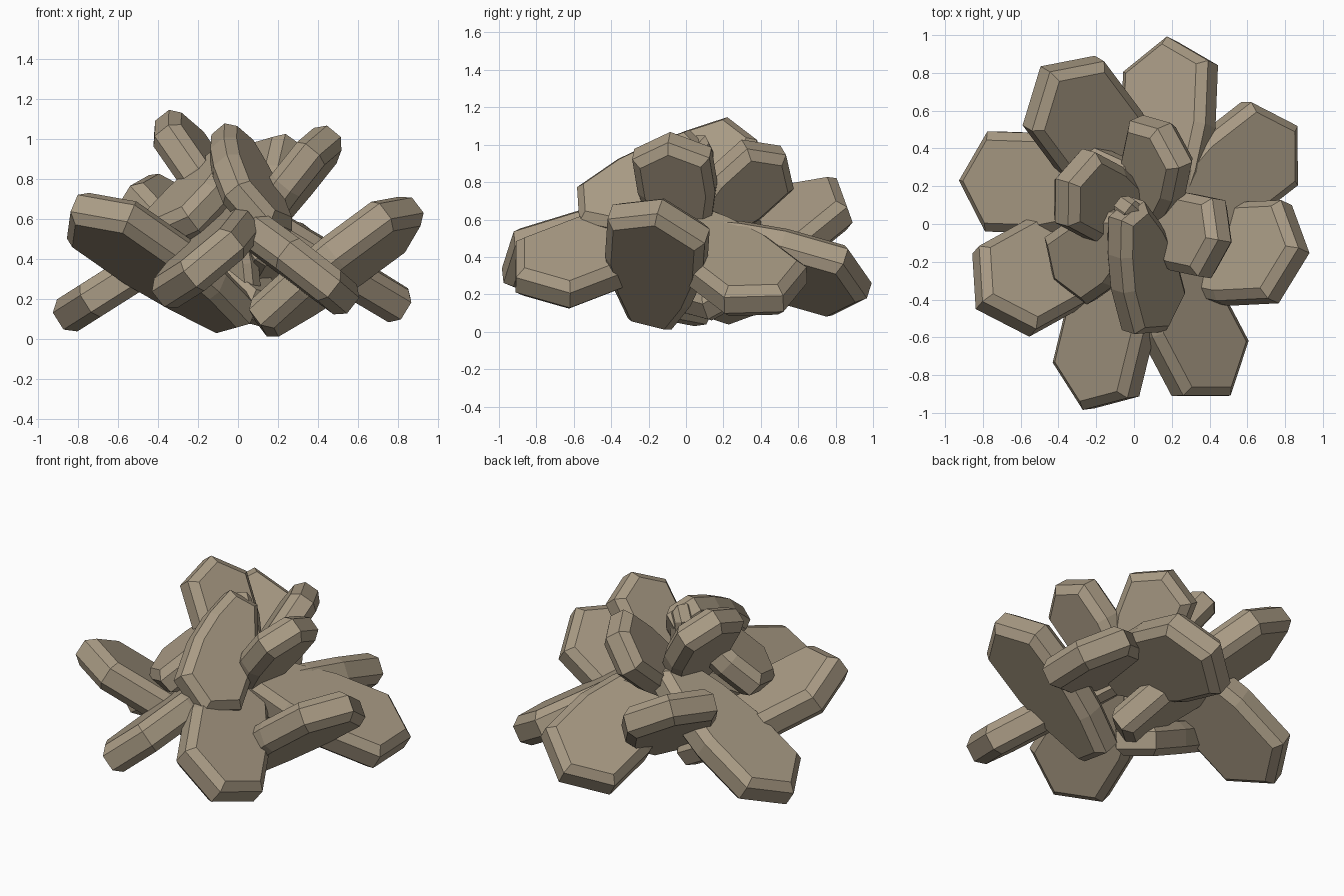
import bpy, bmesh
from mathutils import Vector

cube = bpy.data.objects.get("Cube")
if cube:
    bpy.data.objects.remove(cube, do_unlink=True)

# One sandy stone colour
stone = bpy.data.materials.new("sandy_stone")
stone.use_nodes = True
colour = (0.4, 0.33, 0.235, 1)
stone.diffuse_color = colour
stone.node_tree.nodes["Principled BSDF"].inputs["Base Color"].default_value = colour

# Half outline of a blade: fraction along the length, fraction of half width
HALF_OUTLINE = [(0, 0.45), (0.25, 0.8), (0.5, 1), (0.84, 1)]


def blade_outline(root, axis, side):
    """Long hexagonal outline, narrow at the root and pointed at the tip."""
    left = [root + axis * along + side * across for along, across in HALF_OUTLINE]
    right = [root + axis * along - side * across for along, across in HALF_OUTLINE]
    return left + [root + axis] + right[::-1]


def blade(name, root, tip, lean, width, thickness, chamfer=0.045):
    """Flat crystal blade with chamfered rims; lean is the x and y slope of its face."""
    root = Vector(root)
    axis = Vector(tip) - root
    normal = Vector((*lean, 1))
    normal = (normal - normal.project(axis)).normalized()
    side = normal.cross(axis).normalized() * width / 2
    outline = blade_outline(root, axis, side)

    # Flat plate pushed out to full thickness
    bm = bmesh.new()
    half = normal * thickness / 2
    base = bm.faces.new([bm.verts.new(point - half) for point in outline])
    extruded = bmesh.ops.extrude_face_region(bm, geom=[base], use_keep_orig=True)
    top_verts = [g for g in extruded["geom"] if isinstance(g, bmesh.types.BMVert)]
    bmesh.ops.translate(bm, verts=top_verts, vec=half * 2)

    # Chamfer around both broad faces
    broad_faces = [f for f in bm.faces if len(f.verts) == len(outline)]
    rims = [edge for face in broad_faces for edge in face.edges]
    bmesh.ops.bevel(bm, geom=rims, offset=chamfer, segments=1,
                    affect='EDGES', clamp_overlap=True)
    bmesh.ops.recalc_face_normals(bm, faces=bm.faces)

    mesh = bpy.data.meshes.new(name)
    bm.to_mesh(mesh)
    bm.free()
    mesh.materials.append(stone)
    bpy.context.collection.objects.link(bpy.data.objects.new(name, mesh))


def rising_blade(name, root, tip, lean):
    """Outer blade that climbs from the foot of the cluster."""
    blade(name + "_rising_blade", root, tip, lean, width=0.54, thickness=0.19)


def falling_blade(name, tip, lean, root=(0, 0, 0.6)):
    """Outer blade that droops from the middle of the cluster."""
    blade(name + "_falling_blade", root, tip, lean, width=0.53, thickness=0.19)


def upper_blade(name, tip, lean, root=(0.05, 0, 0.5)):
    """Smaller, steeper blade of the crown."""
    blade(name + "_upper_blade", root, tip, lean, width=0.42, thickness=0.18)


def small_crystal(name, tip):
    """Thin crystal standing in the heart of the cluster."""
    blade(name + "_small_crystal", (0, 0.03, 0.6), tip, (6, 8),
          width=0.16, thickness=0.12, chamfer=0.03)


# Outer ring, rising
rising_blade("right", (0.1, -0.18, 0.08), (0.9, -0.14, 0.67), (-0.75, 0.35))
rising_blade("left", (0.01, 0.03, 0.1), (-0.82, -0.43, 0.68), (0.45, 0.5))
rising_blade("back", (0.13, 0.02, 0.13), (-0.47, 0.82, 0.78), (0.6, -0.35))

# Outer ring, falling
falling_blade("back", (0.2, 0.98, 0.22), (-0.65, 0.3), root=(0.16, 0, 0.5))
falling_blade("back_right", (0.84, 0.52, 0.15), (0.66, 0), root=(0.08, -0.07, 0.6))
falling_blade("left", (-0.9, 0.23, 0.09), (-0.66, 0), root=(0, 0.2, 0.66))
falling_blade("front_right", (0.48, -0.91, 0.25), (0.8, 0))
falling_blade("front_left", (-0.24, -0.98, 0.3), (-0.8, -0.1))

# Crown
upper_blade("right", (0.48, -0.09, 1.04), (-1.2, 0.2))
upper_blade("back", (0.16, 0.52, 0.97), (-1.6, -0.8))
upper_blade("left", (-0.38, 0.23, 1.12), (1.4, -0.4))
upper_blade("front", (0.13, -0.56, 0.56), (1.2, -0.4), root=(-0.04, 0.08, 1))
upper_blade("front_left", (-0.4, -0.28, 0.5), (-0.9, -0.5), root=(0, 0, 0.92))

# Heart
small_crystal("top", (-0.03, 0.08, 1.05))
small_crystal("bottom", (0.04, 0.08, 0.17))
